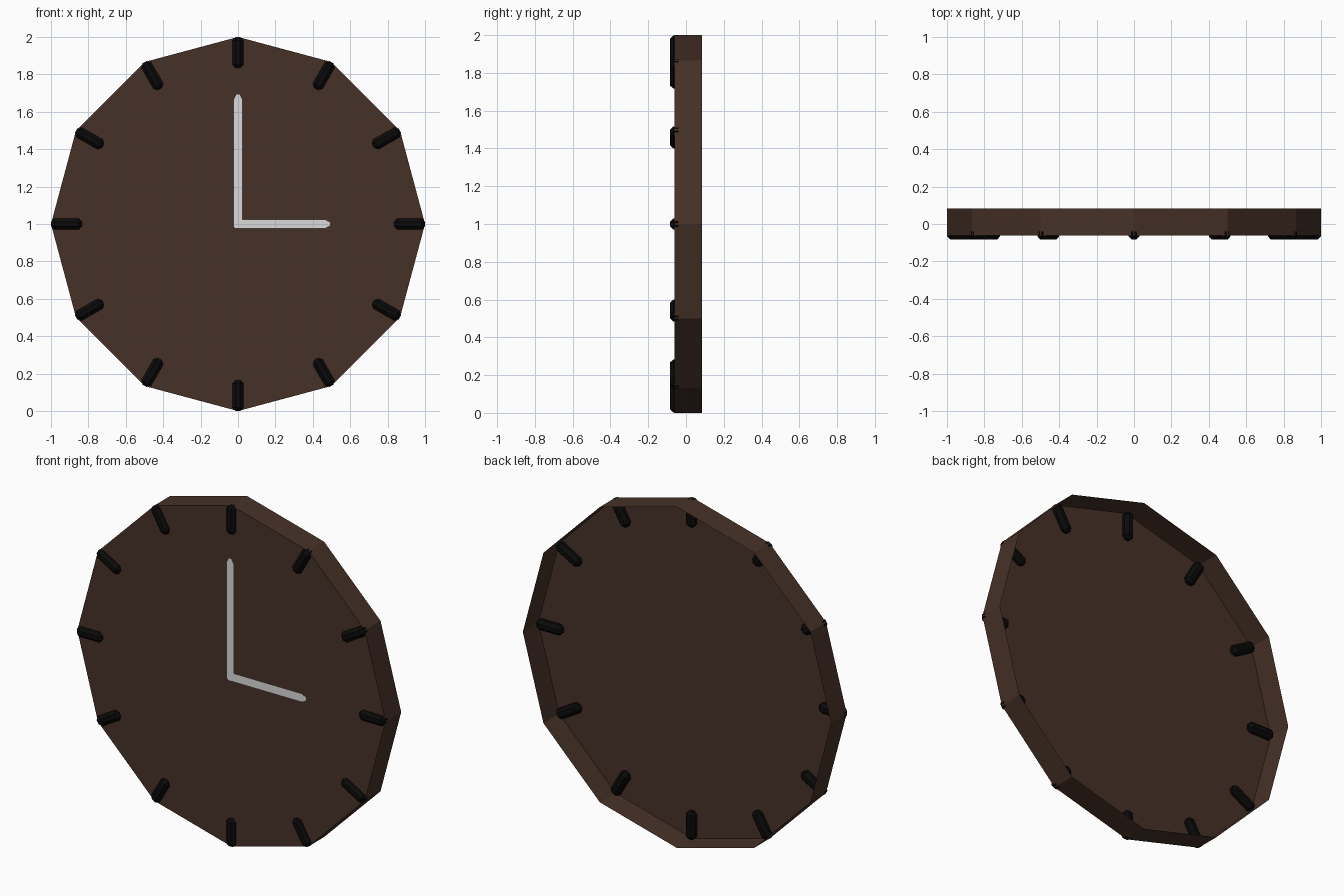
import bpy, bmesh, math
from mathutils import Matrix, Vector

if "Cube" in bpy.data.objects:
    bpy.data.objects.remove(bpy.data.objects["Cube"])


def material(name, rgb):
    m = bpy.data.materials.new(name)
    m.diffuse_color = (*rgb, 1)
    m.use_nodes = True
    m.node_tree.nodes["Principled BSDF"].inputs["Base Color"].default_value = m.diffuse_color
    return m


BROWN = material("dark brown", (0.062, 0.031, 0.020))
BLACK = material("black", (0.003, 0.003, 0.003))
GREY = material("light grey", (0.70, 0.70, 0.70))


def finish(bm, name, mat):
    mesh = bpy.data.meshes.new(name)
    bm.to_mesh(mesh)
    bm.free()
    mesh.materials.append(mat)
    ob = bpy.data.objects.new(name, mesh)
    bpy.context.collection.objects.link(ob)
    return ob


# clock body: twelve-sided shell, closed at the front and open at the back
FRONT, BACK = -0.061, 0.084
bm = bmesh.new()
rings = []
for y in (FRONT, BACK):
    rings.append([bm.verts.new((math.sin(i * math.pi / 6), y, 1 + math.cos(i * math.pi / 6)))
                  for i in range(12)])
f, b = rings
bm.faces.new(f)
for i in range(12):
    j = (i + 1) % 12
    bm.faces.new((f[j], f[i], b[i], b[j]))
bmesh.ops.recalc_face_normals(bm, faces=bm.faces)
body = finish(bm, "clock_body", BROWN)
# make sure the dial faces forward
if body.data.polygons[0].normal.y > 0:
    body.data.flip_normals()

# hour markers: bevelled bars poking through the dial
for i in range(12):
    bm = bmesh.new()
    bmesh.ops.create_cube(bm, size=1, matrix=Matrix.Diagonal((0.06, 0.06, 0.165, 1)))
    bmesh.ops.bevel(bm, geom=bm.edges[:], offset=0.018, segments=1, affect='EDGES', profile=0.5)
    bmesh.ops.translate(bm, verts=bm.verts, vec=Vector((0, -0.054, 0.9165)))
    bmesh.ops.transform(bm, verts=bm.verts,
                        matrix=Matrix.Translation((0, 0, 1)) @ Matrix.Rotation(i * math.pi / 6, 4, 'Y'))
    finish(bm, f"hour_marker_{i + 1}", BLACK)


# hands: thin flat strips with clipped ends
def hand(name, length, angle, y):
    w, c = 0.025, 0.012
    pts = [(-w + c, -w), (w - c, -w), (w, -w + c), (w, length - 0.03),
           (0.009, length), (-0.009, length), (-w, length - 0.03), (-w, -w + c)]
    bm = bmesh.new()
    bm.faces.new([bm.verts.new((x, y, z)) for x, z in pts])
    bmesh.ops.transform(bm, verts=bm.verts,
                        matrix=Matrix.Translation((0, 0, 1)) @ Matrix.Rotation(angle, 4, 'Y'))
    finish(bm, name, GREY)


hand("minute_hand", 0.695, 0, -0.073)
hand("hour_hand", 0.495, math.pi / 2, -0.072)
